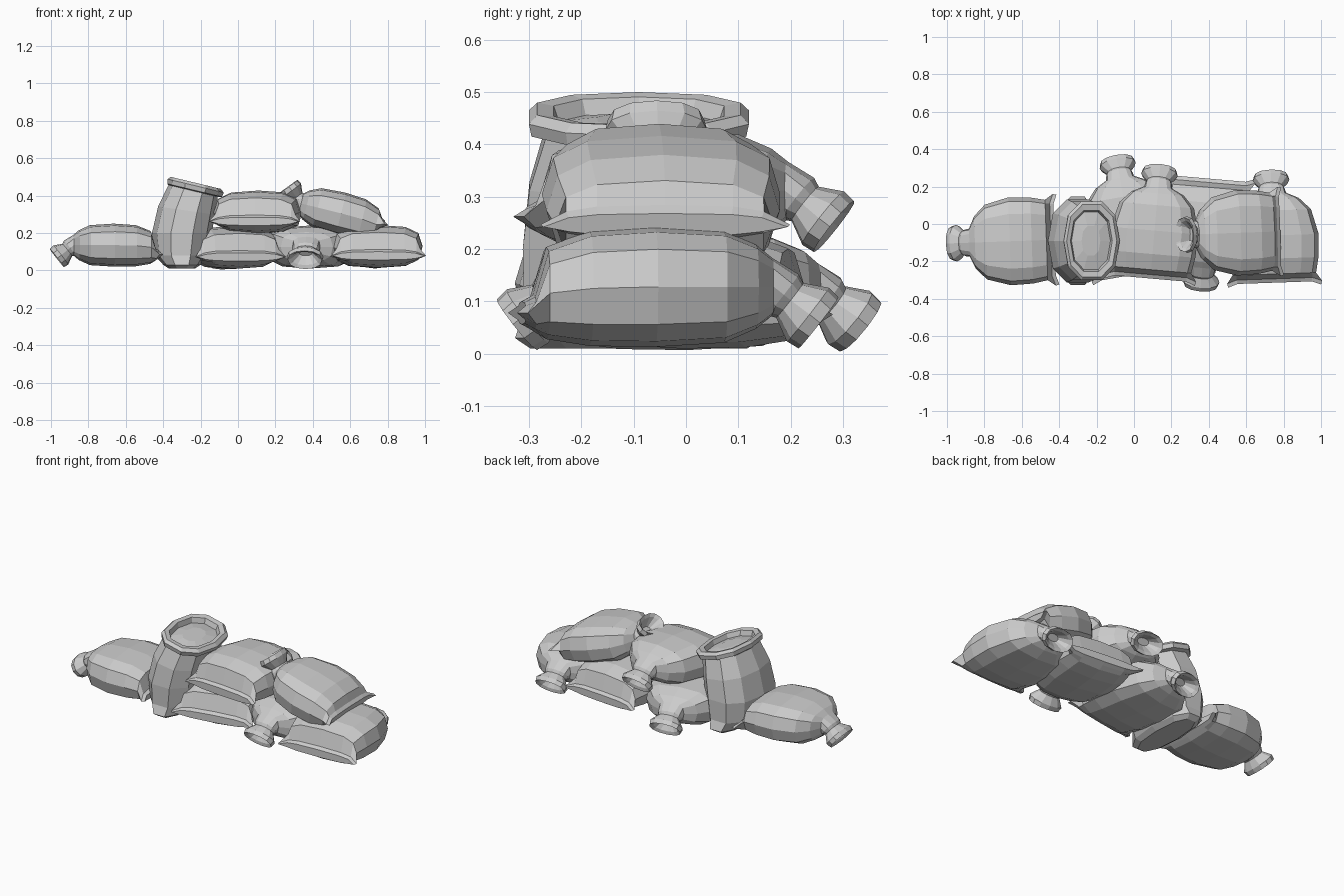
import bpy, bmesh
from math import sin, cos, tau, radians, copysign
from mathutils import Vector, Matrix

if "Cube" in bpy.data.objects:
    bpy.data.objects.remove(bpy.data.objects["Cube"])


def loft(name, rings, matrix=Matrix()):
    """Skin closed loops of points, capping both ends."""
    bm = bmesh.new()
    loops = [[bm.verts.new(p) for p in r] for r in rings]
    n = len(loops[0])
    for a, b in zip(loops, loops[1:]):
        for i in range(n):
            j = (i + 1) % n
            bm.faces.new((a[i], a[j], b[j], b[i]))
    bm.faces.new(loops[0])
    bm.faces.new(loops[-1])
    bmesh.ops.recalc_face_normals(bm, faces=bm.faces)
    bm.transform(matrix)
    mesh = bpy.data.meshes.new(name)
    bm.to_mesh(mesh)
    bm.free()
    obj = bpy.data.objects.new(name, mesh)
    bpy.context.collection.objects.link(obj)
    return obj


def spow(v, p):
    return copysign(abs(v) ** p, v)


def ring(u, w, h, zc=0, n=12, p=0.68, ear=0):
    """Rounded-box section across the sack; ear pulls the two side points out."""
    pts = []
    for i in range(n):
        c, s = cos(tau * i / n), sin(tau * i / n)
        e = ear if abs(c) > 0.95 else 0
        pts.append(Vector((u + e * .6, w * spow(c, p) + copysign(e, c),
                           zc + h * spow(s, p))))
    return pts


# Tied neck, from the recessed mouth to the pinch
NECK = [(-0.05, .035, .02), (-0.1, .075, .045), (-0.112, .092, .062),
        (-0.086, .098, .065), (-0.042, .062, .042), (-0.025, .072, .05)]
# Stuffed body, from the shoulder to the base
BODY = [(0, .075, .055, 0), (.03, .14, .08, 0), (.09, .2, .107, 0),
        (.22, .235, .115, 0), (.34, .23, .11, -.003), (.42, .215, .088, -.012)]


def tied_sack(name, base, yaw, pitch=0, bend=-38, length=1.0, width=1.0,
              seam=-.05):
    turn = Matrix.Rotation(radians(bend), 4, 'Y')
    rings = [[turn @ p for p in ring(*s, p=0.9)] for s in NECK]
    rings += [ring(u * length, w * width, h, z) for u, w, h, z in BODY]
    # flat sewn base with pulled corners
    rings.append(ring(.445 * length, .215 * width, .034, seam, ear=.03))
    rings.append(ring(.465 * length, .21 * width, .022, seam, ear=.03))
    m = (Matrix.Translation(base) @ Matrix.Rotation(radians(yaw), 4, 'Z')
         @ Matrix.Rotation(radians(pitch), 4, 'Y'))
    return loft(name, rings, m)


# Lying sacks: neck position, heading, tilt
tied_sack("left_sack", (-.88, -.10, .135), 2, length=.98)
tied_sack("middle_bottom_sack", (-.075, .245, .122), -80, length=1.12)
tied_sack("front_neck_sack", (.365, -.235, .125), 85, length=1.03)
tied_sack("right_bottom_sack", (.735, .165, .128), -88, length=1.03, width=1.04)
tied_sack("middle_upper_sack", (.13, .195, .312), -95, length=1.05)
tied_sack("right_upper_sack", (.335, -.055, .357), 2, pitch=14, bend=40,
          length=.98, width=.97, seam=.0)


# Upright open sack: centre x, z, half x, half y, tilt
def level(x, z, rx, ry, tilt=0, n=10, p=0.85):
    pts = []
    for i in range(n):
        a = tau * i / n
        dx, dy = rx * spow(cos(a), p), ry * 1.03 * spow(sin(a), p)
        pts.append(Vector((x + dx, -.09 + dy, z - tilt * dx)))
    return pts


T = .24
LEVELS = [
    (-.3, .01, .07, .21), (-.3, .03, .1, .24), (-.305, .08, .14, .222),
    (-.3, .2, .16, .225), (-.275, .32, .152, .212, T * .6),
    (-.24, .425, .132, .18, T),            # neck under the rolled rim
    (-.232, .428, .146, .208, T), (-.226, .452, .15, .213, T),
    (-.226, .468, .134, .197, T),          # rim top
    (-.228, .464, .112, .165, T), (-.23, .435, .104, .155, T),
    (-.23, .448, .05, .08, T),             # heaped contents
]
loft("open_standing_sack", [level(*l) for l in LEVELS])
